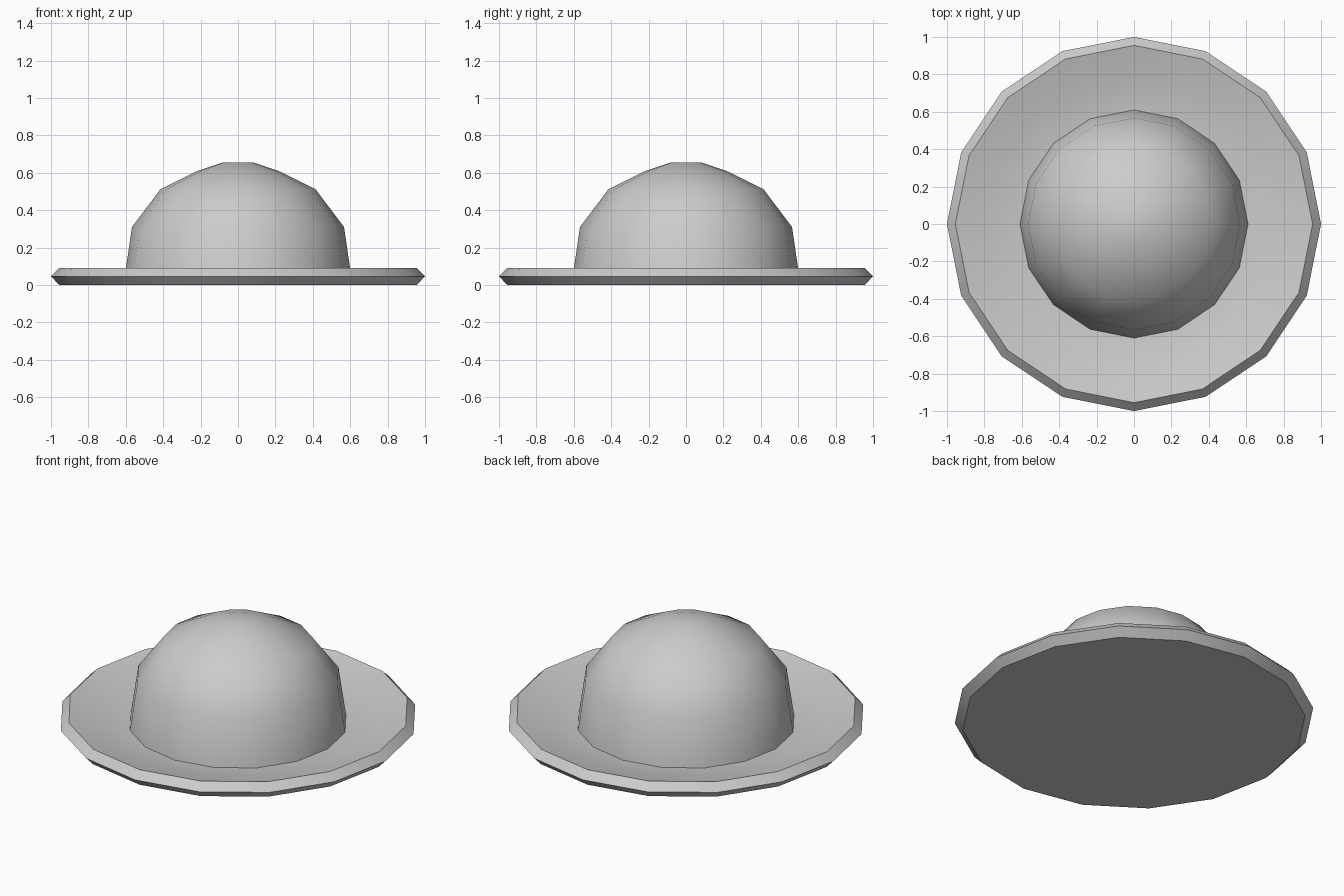
import bpy
import bmesh
from math import cos, sin, tau, radians

SIDES = 16

cube = bpy.data.objects.get("Cube")
if cube:
    bpy.data.objects.remove(cube, do_unlink=True)

grey = bpy.data.materials.new("plain grey")
grey.use_nodes = True
colour = (0.6, 0.6, 0.6, 1)
grey.diffuse_color = colour
grey.node_tree.nodes["Principled BSDF"].inputs["Base Color"].default_value = colour


def lathe(name, profile, sharp_angle):
    """Turn (radius, height) points around z; radius 0 makes a single pole."""
    bm = bmesh.new()
    rings = []
    for r, z in profile:
        count = SIDES if r else 1
        rings.append([bm.verts.new((r * cos(tau * i / SIDES), r * sin(tau * i / SIDES), z))
                      for i in range(count)])
    for low, high in zip(rings, rings[1:]):
        for i in range(SIDES):
            j = (i + 1) % SIDES
            corners = [low[i % len(low)], low[j % len(low)],
                       high[j % len(high)], high[i % len(high)]]
            bm.faces.new(list(dict.fromkeys(corners)))
    # Close any open end with a flat face
    for ring in (rings[0], rings[-1]):
        if len(ring) > 1:
            bm.faces.new(ring)
    bmesh.ops.recalc_face_normals(bm, faces=bm.faces)
    mesh = bpy.data.meshes.new(name)
    bm.to_mesh(mesh)
    bm.free()
    mesh.materials.append(grey)
    obj = bpy.data.objects.new(name, mesh)
    bpy.context.collection.objects.link(obj)
    bpy.ops.object.select_all(action='DESELECT')
    obj.select_set(True)
    bpy.context.view_layer.objects.active = obj
    bpy.ops.object.shade_smooth_by_angle(angle=radians(sharp_angle))
    return obj


# Shallow dished plate with a bevelled rim and a flat underside
lathe("dished_plate", [(0.955, 0), (1, 0.047), (0.955, 0.092),
                       (0.78, 0.046), (0.61, 0.018), (0, 0.008)], 30)

# Faceted dome standing in the dish
lathe("dome", [(0.61, 0.016), (0.567, 0.31), (0.415, 0.512),
               (0.225, 0.607), (0.083, 0.655)], 40)
